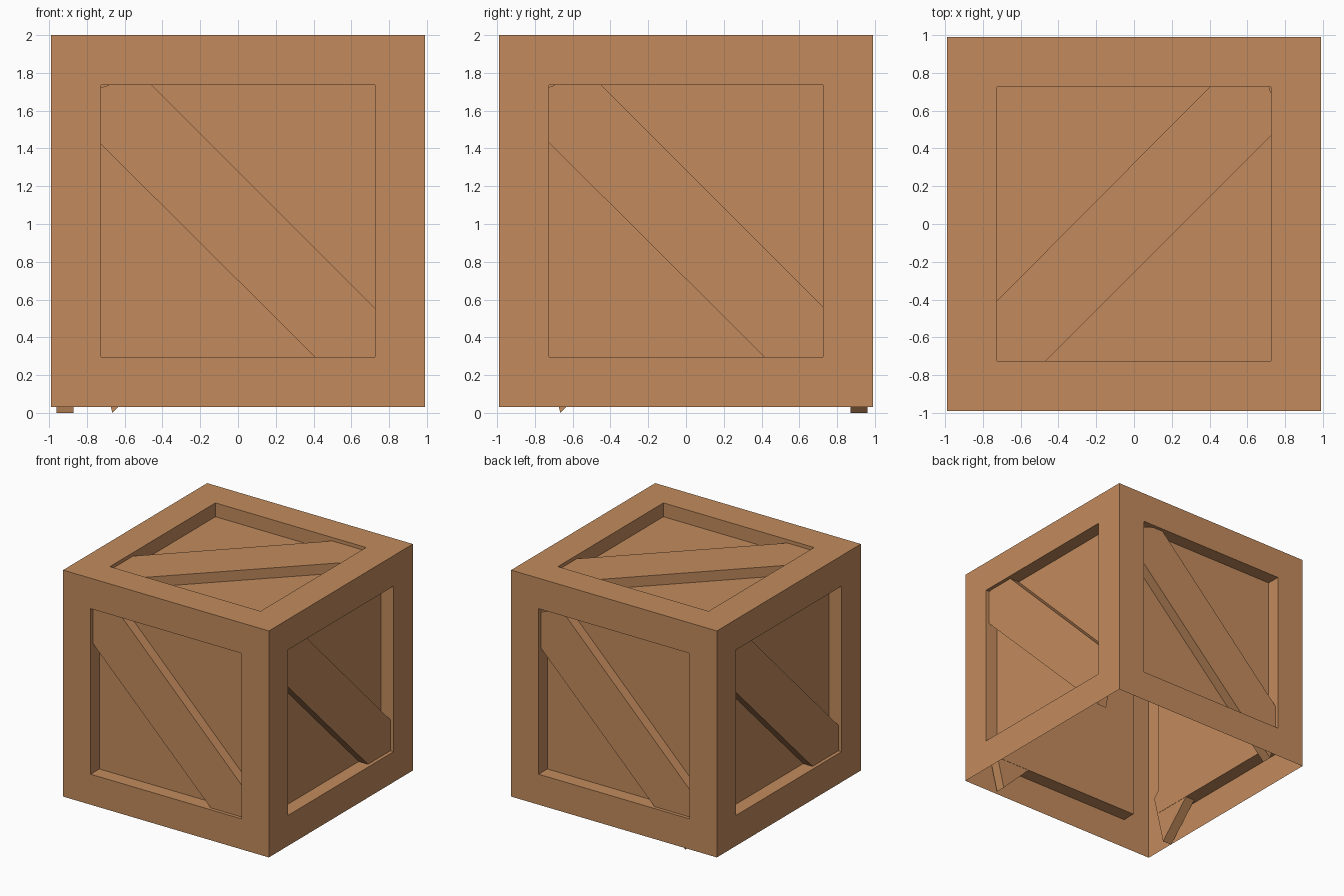
import bpy, bmesh, math
from mathutils import Matrix, Vector

if "Cube" in bpy.data.objects:
    bpy.data.objects.remove(bpy.data.objects["Cube"])

wood = bpy.data.materials.new("warm_wood")
wood.diffuse_color = (0.545, 0.260, 0.109, 1)
wood.use_nodes = True
wood.node_tree.nodes["Principled BSDF"].inputs["Base Color"].default_value = wood.diffuse_color


def add_object(name, bm):
    bmesh.ops.recalc_face_normals(bm, faces=bm.faces)
    mesh = bpy.data.meshes.new(name)
    bm.to_mesh(mesh)
    bm.free()
    mesh.materials.append(wood)
    obj = bpy.data.objects.new(name, mesh)
    bpy.context.collection.objects.link(obj)
    return obj


# Crate shell: open-bottomed box with a recessed panel in each face
DEPTH = 0.12
bm = bmesh.new()
bmesh.ops.create_cube(bm, size=1, matrix=Matrix.Translation((0, 0, 1.015))
                      @ Matrix.Diagonal((1.98, 1.98, 1.97, 1)))
bm.normal_update()
bottom = [f for f in bm.faces if f.normal.z < -0.5]
bmesh.ops.delete(bm, geom=bottom, context='FACES_ONLY')
panels = list(bm.faces)
bmesh.ops.inset_individual(bm, faces=panels, thickness=0.265, use_even_offset=True)
bm.normal_update()
inward = [(-f.normal * DEPTH) for f in panels]
sunk = bmesh.ops.extrude_discrete_faces(bm, faces=panels)["faces"]
for face in sunk:
    face.normal_update()
    bmesh.ops.translate(bm, verts=face.verts, vec=-face.normal * DEPTH)
add_object("crate_shell", bm)


# Diagonal brace: mitred plank, drawn on the front face (x, z about the middle)
PROFILE = [(0.675, -0.97), (0.79, -0.51), (-0.51, 0.79), (-0.955, 0.65)]


def add_brace(name, shift, place):
    bm = bmesh.new()
    face = bm.faces.new([bm.verts.new((a + shift[0], -0.96, b + shift[1]))
                         for a, b in PROFILE])
    new = bmesh.ops.extrude_face_region(bm, geom=[face])["geom"]
    bmesh.ops.translate(bm, verts=[v for v in new if isinstance(v, bmesh.types.BMVert)],
                        vec=(0, 0.088, 0))
    bmesh.ops.transform(bm, matrix=place, verts=bm.verts)
    add_object(name, bm)


# Four side braces, turned around the vertical axis
up = Matrix.Translation((0, 0, 1))
sides = [("front", (0, 0)), ("right", (0.004, 0.004)),
         ("back", (-0.01, -0.03)), ("left", (-0.01, -0.03))]
for k, (side, shift) in enumerate(sides):
    add_brace(side + "_brace", shift, up @ Matrix.Rotation(k * math.pi / 2, 4, 'Z'))

# Top brace runs from front left to back right
to_top = Matrix(((0, 0, 1, 0), (-1, 0, 0, 0), (0, -1, 0, 1.01), (0, 0, 0, 1)))
add_brace("top_brace", (-0.011, -0.011), to_top)
